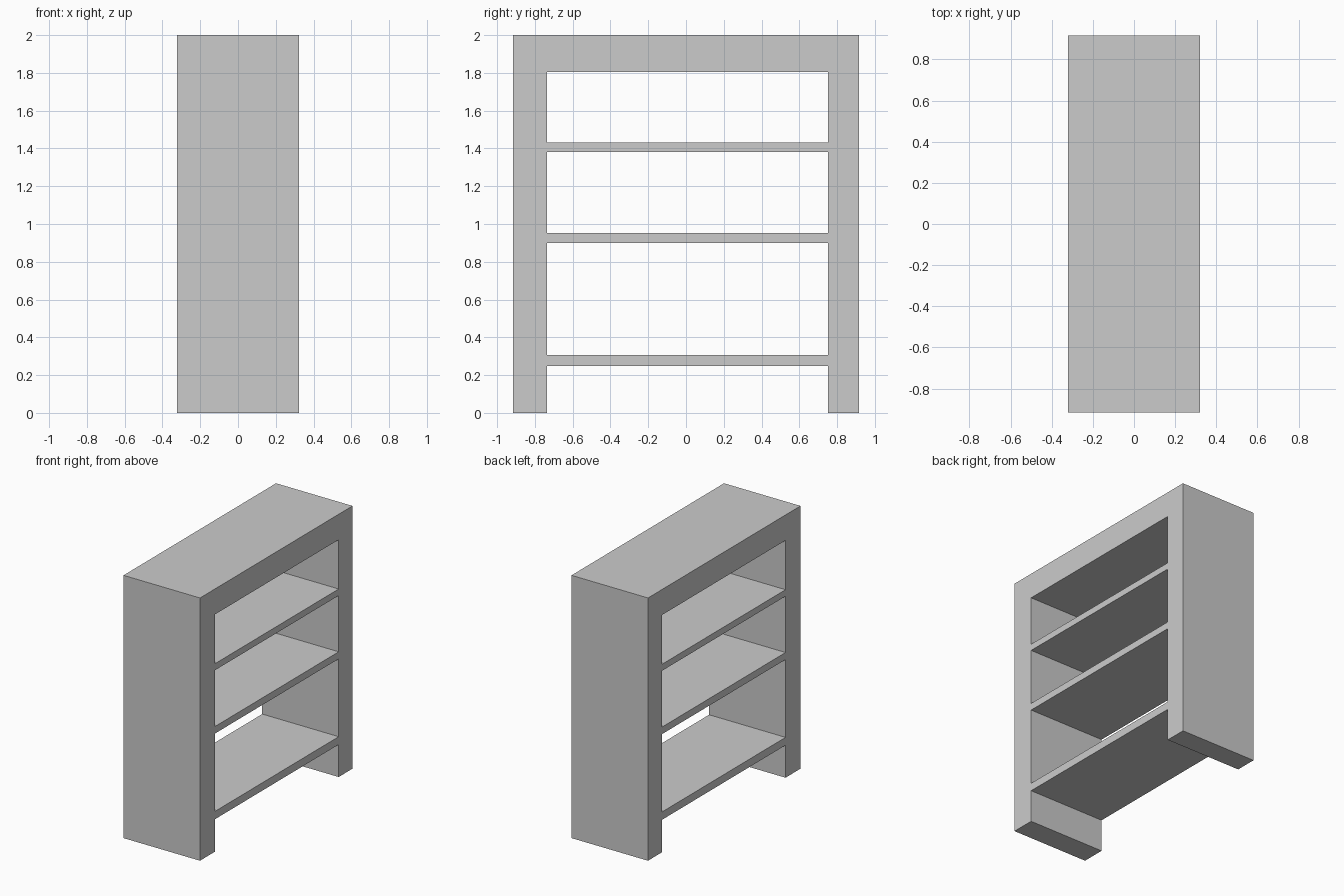
import bpy
from math import radians

if "Cube" in bpy.data.objects:
    bpy.data.objects.remove(bpy.data.objects["Cube"])

HALF_DEPTH = 0.322
OUT = 0.917                  # outer half width
Y0, Y1 = -0.737, 0.751       # inner faces of the side posts

curve = bpy.data.curves.new("shelf_unit_profile", 'CURVE')
curve.dimensions = '2D'
curve.fill_mode = 'BOTH'
curve.extrude = HALF_DEPTH


def outline(points):
    s = curve.splines.new('POLY')
    s.points.add(len(points) - 1)
    for p, (y, z) in zip(s.points, points):
        p.co = (y, z, 0, 1)
    s.use_cyclic_u = True


# Outer frame: two posts, thick top and the open foot space under the lowest shelf
outline([(-OUT, 0), (Y0, 0), (Y0, 0.247), (Y1, 0.247), (Y1, 0),
         (OUT, 0), (OUT, 2), (-OUT, 2)])

# Open compartments between the shelves
for lo, hi in ((0.307, 0.899), (0.953, 1.381), (1.431, 1.806)):
    outline([(Y0, lo), (Y0, hi), (Y1, hi), (Y1, lo)])

# Extruded through x, standing upright
unit = bpy.data.objects.new("shelf_unit", curve)
bpy.context.collection.objects.link(unit)
unit.rotation_euler = (radians(90), 0, radians(90))

# Convert to a flat-shaded welded mesh
bpy.context.view_layer.objects.active = unit
unit.select_set(True)
bpy.ops.object.convert(target='MESH')
bpy.ops.object.mode_set(mode='EDIT')
bpy.ops.mesh.select_all(action='SELECT')
bpy.ops.mesh.remove_doubles(threshold=0.0005)
bpy.ops.mesh.normals_make_consistent(inside=False)
bpy.ops.object.mode_set(mode='OBJECT')
bpy.ops.object.shade_flat()
